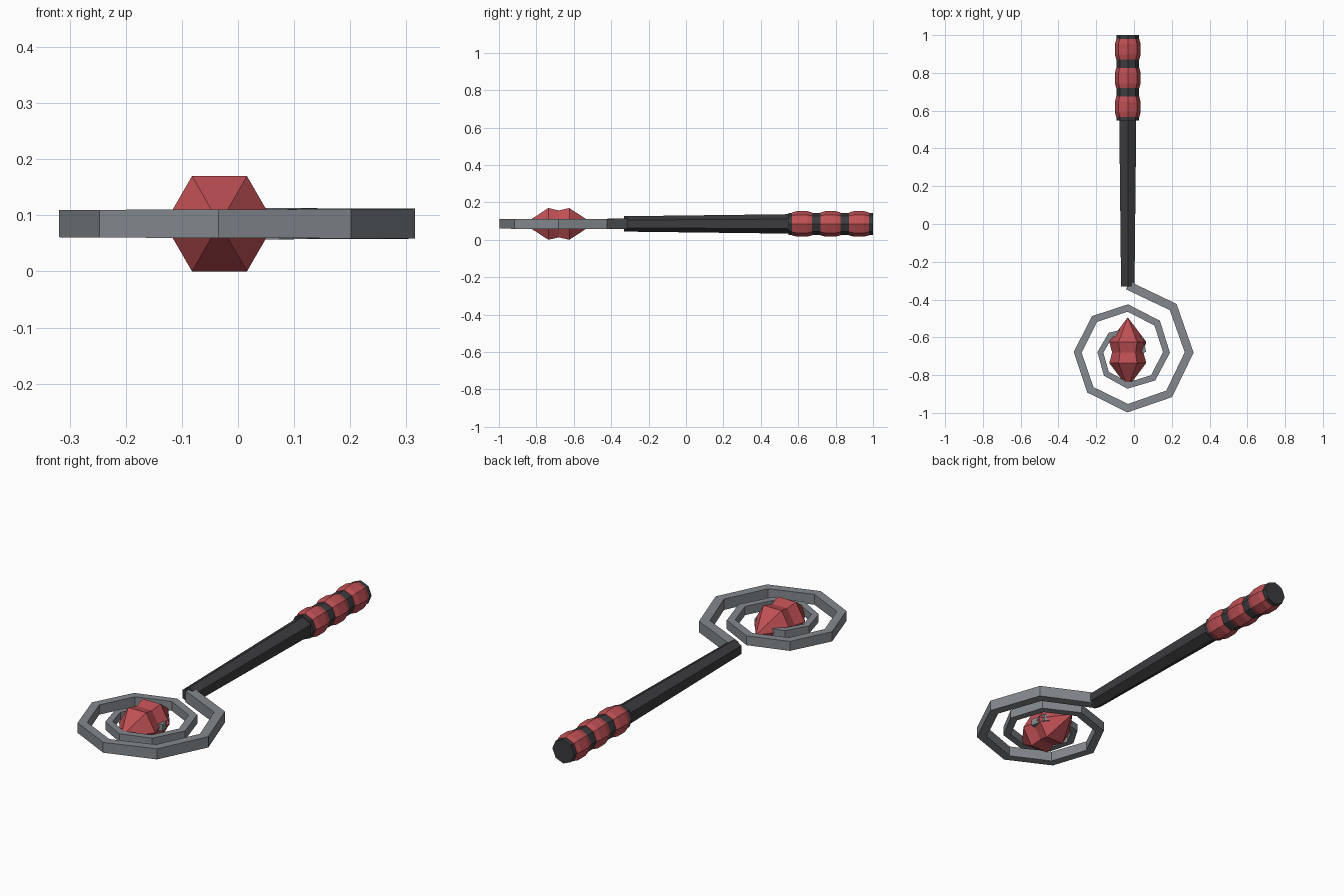
import bpy, bmesh, math
from mathutils import Vector

if "Cube" in bpy.data.objects:
    bpy.data.objects.remove(bpy.data.objects["Cube"])

CX, CZ = -0.033, 0.085      # long axis of the tool
HEAD_Y = -0.68              # centre of the spiral head


def material(name, rgb):
    m = bpy.data.materials.new(name)
    m.diffuse_color = (*rgb, 1)
    m.use_nodes = True
    m.node_tree.nodes["Principled BSDF"].inputs["Base Color"].default_value = m.diffuse_color
    return m


RED = material("red", (0.52, 0.08, 0.09))
DARK = material("dark", (0.045, 0.045, 0.05))
STEEL = material("steel", (0.23, 0.25, 0.27))


def finish(name, bm, mat):
    bmesh.ops.recalc_face_normals(bm, faces=bm.faces)
    me = bpy.data.meshes.new(name)
    bm.to_mesh(me)
    bm.free()
    me.materials.append(mat)
    ob = bpy.data.objects.new(name, me)
    bpy.context.collection.objects.link(ob)
    return ob


def skin(bm, rings):
    """Bridge successive vertex rings and cap both ends."""
    n = len(rings[0])
    for a, b in zip(rings, rings[1:]):
        for i in range(n):
            j = (i + 1) % n
            bm.faces.new((a[i], a[j], b[j], b[i]))
    bm.faces.new(rings[0])
    bm.faces.new(rings[-1])


def turned(name, profile, sides, mat, start=math.pi / 2):
    """Faceted solid around the long axis from (y, radius) pairs."""
    bm = bmesh.new()
    rings = []
    for y, r in profile:
        angles = [start + math.tau * i / sides for i in range(sides)]
        rings.append([bm.verts.new((CX + r * math.cos(a), y, CZ + r * math.sin(a)))
                      for a in angles])
    skin(bm, rings)
    bmesh.ops.remove_doubles(bm, verts=bm.verts, dist=1e-5)
    bmesh.ops.dissolve_degenerate(bm, edges=bm.edges, dist=1e-5)
    return finish(name, bm, mat)


# Tapered hexagonal shaft and octagonal handle core
turned("shaft", [(-0.332, 0.041), (0.56, 0.052)], 6, DARK)
turned("handle", [(0.547, 0.059), (1.0, 0.059)], 8, DARK)

# Three bulging grip bands
for k, y in enumerate((0.62, 0.773, 0.925)):
    turned(f"grip_band_{k + 1}",
           [(y - 0.054, 0.061), (y - 0.028, 0.068), (y + 0.028, 0.068), (y + 0.054, 0.061)],
           8, RED)

# Pinched hexagonal gem, pointed at both ends
turned("gem", [(HEAD_Y + dy, r) for dy, r in
               ((-0.186, 0), (-0.056, 0.098), (0, 0.083), (0.056, 0.098), (0.186, 0))],
       6, RED, start=0)

# Tapering flat-bar spiral, eight segments per turn, mitred corners
pts = []
for k in range(19):
    a, r = math.pi / 2 - k * math.pi / 4, 0.355 - 0.015 * k
    pts.append(Vector((CX + r * math.cos(a), HEAD_Y + r * math.sin(a))))
bm = bmesh.new()
rings = []
for k, p in enumerate(pts):
    d_in = (p - pts[k - 1]).normalized() if k else (pts[1] - p).normalized()
    d_out = (pts[k + 1] - p).normalized() if k < len(pts) - 1 else d_in
    t = (d_in + d_out).normalized()
    side = Vector((-t.y, t.x)) * (0.046 - 0.0012 * k) / 2 / t.dot(d_in)
    h = (0.056 - 0.0013 * k) / 2
    rings.append([bm.verts.new((p.x + s * side.x, p.y + s * side.y, CZ + u * h))
                  for s, u in ((1, 1), (1, -1), (-1, -1), (-1, 1))])
skin(bm, rings)
finish("spiral", bm, STEEL)
